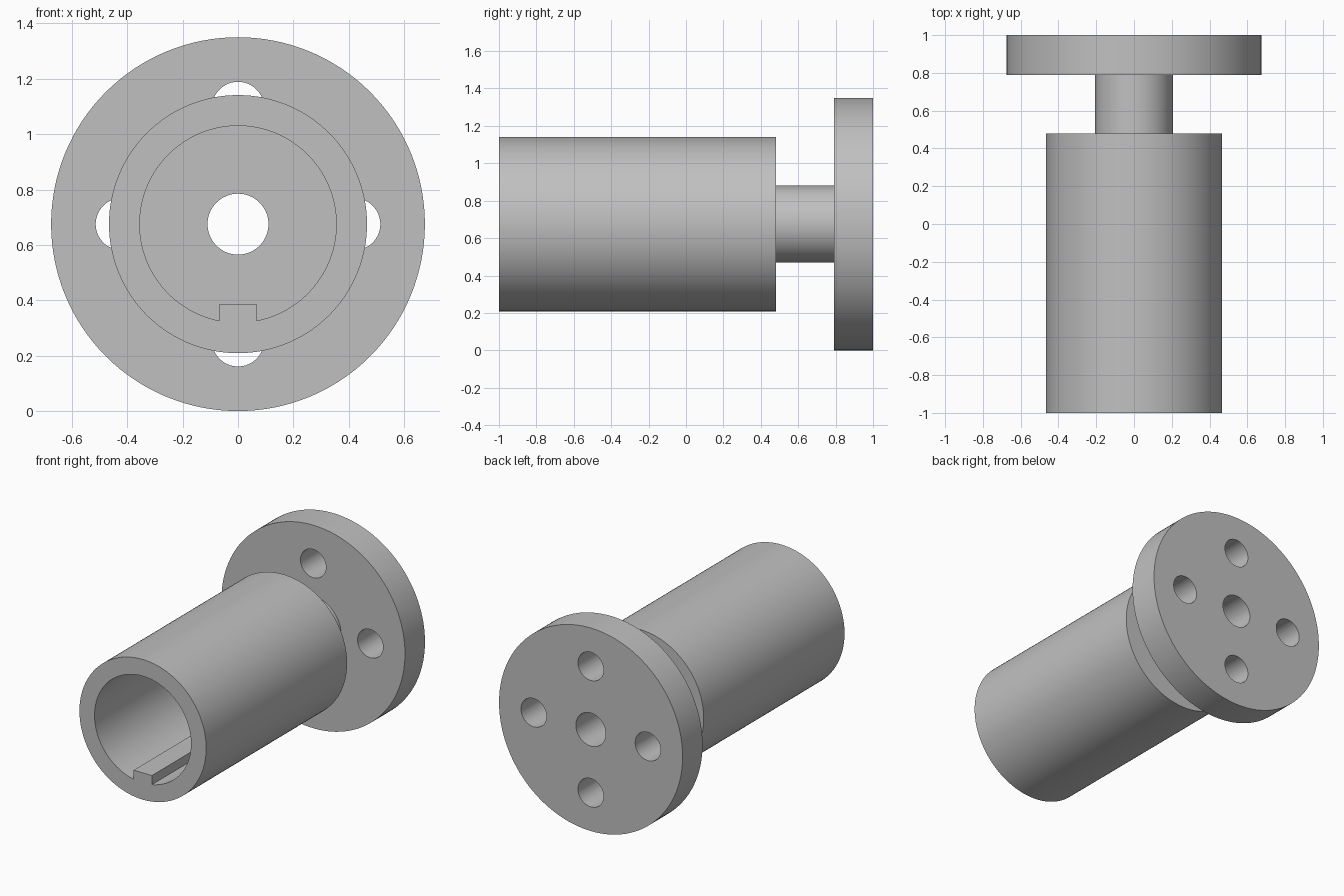
import bpy, bmesh
from math import sin, cos, pi, asin, radians
from mathutils import Vector, Matrix

if "Cube" in bpy.data.objects:
    bpy.data.objects.remove(bpy.data.objects["Cube"], do_unlink=True)

AXIS_Z = 0.675      # height of the shaft axis
SEGMENTS = 128
FRONT, BACK = -1.0, 1.0
BORE_R, BORE_END = 0.355, 0.27
KEY_HALF, KEY_TOP = 0.067, -0.288

steel = bpy.data.materials.new("grey_steel")
steel.use_nodes = True
colour = (0.53, 0.53, 0.53, 1)
steel.diffuse_color = colour
steel.node_tree.nodes["Principled BSDF"].inputs["Base Color"].default_value = colour


def make_object(name, bm):
    bmesh.ops.recalc_face_normals(bm, faces=bm.faces[:])
    mesh = bpy.data.meshes.new(name)
    bm.to_mesh(mesh)
    bm.free()
    mesh.materials.append(steel)
    obj = bpy.data.objects.new(name, mesh)
    bpy.context.collection.objects.link(obj)
    return obj


def lathe(name, profile):
    """Revolve (radius, y) points about the shaft axis."""
    bm = bmesh.new()
    verts = [bm.verts.new((0, y, AXIS_Z + r)) for r, y in profile]
    edges = [bm.edges.new(pair) for pair in zip(verts, verts[1:])]
    bmesh.ops.spin(bm, geom=verts + edges, cent=(0, 0, AXIS_Z), axis=(0, 1, 0),
                   angle=2 * pi, steps=SEGMENTS, use_merge=True)
    bmesh.ops.remove_doubles(bm, verts=bm.verts[:], dist=1e-5)
    return make_object(name, bm)


def prism(name, outline, y0, y1):
    """Extrude an (x, z) outline, measured from the shaft axis, along y."""
    bm = bmesh.new()
    face = bm.faces.new([bm.verts.new((x, y0, AXIS_Z + z)) for x, z in outline])
    moved = bmesh.ops.extrude_face_region(bm, geom=[face], use_keep_orig=True)["geom"]
    bmesh.ops.translate(bm, vec=(0, y1 - y0, 0),
                        verts=[g for g in moved if isinstance(g, bmesh.types.BMVert)])
    return make_object(name, bm)


def circle(cx, cz, r, n=64):
    return [(cx + r * cos(2 * pi * i / n), cz + r * sin(2 * pi * i / n)) for i in range(n)]


# Sleeve, neck and flange turned as one solid
coupling = lathe("flanged_sleeve", [
    (0, FRONT), (0.466, FRONT), (0.466, 0.48), (0.206, 0.48),
    (0.206, 0.79), (0.675, 0.79), (0.675, BACK), (0, BACK)])

# Blind bore with a key left standing along its floor
gap = asin(KEY_HALF / BORE_R)
arc = [-pi / 2 + gap + (2 * pi - 2 * gap) * i / SEGMENTS for i in range(SEGMENTS + 1)]
bore = [(BORE_R * cos(a), BORE_R * sin(a)) for a in arc]
bore += [(-KEY_HALF, KEY_TOP), (KEY_HALF, KEY_TOP)]
cutters = [prism("bore_cutter", bore, FRONT - 0.1, BORE_END)]

# Central through hole and four bolt holes
cutters.append(prism("centre_hole_cutter", circle(0, 0, 0.11), 0.1, BACK + 0.1))
for i in range(4):
    a = i * pi / 2
    cutters.append(prism("bolt_hole_cutter", circle(0.42 * cos(a), 0.42 * sin(a), 0.094),
                         0.7, BACK + 0.1))

# Cut everything, then discard the cutters
for cutter in cutters:
    cutter.hide_render = True
    mod = coupling.modifiers.new(cutter.name, 'BOOLEAN')
    mod.operation, mod.solver, mod.object = 'DIFFERENCE', 'EXACT', cutter
bpy.context.view_layer.objects.active = coupling
coupling.select_set(True)
for mod in list(coupling.modifiers):
    bpy.ops.object.modifier_apply(modifier=mod.name)
for cutter in cutters:
    bpy.data.objects.remove(cutter, do_unlink=True)

bpy.ops.object.shade_smooth_by_angle(angle=radians(30))
